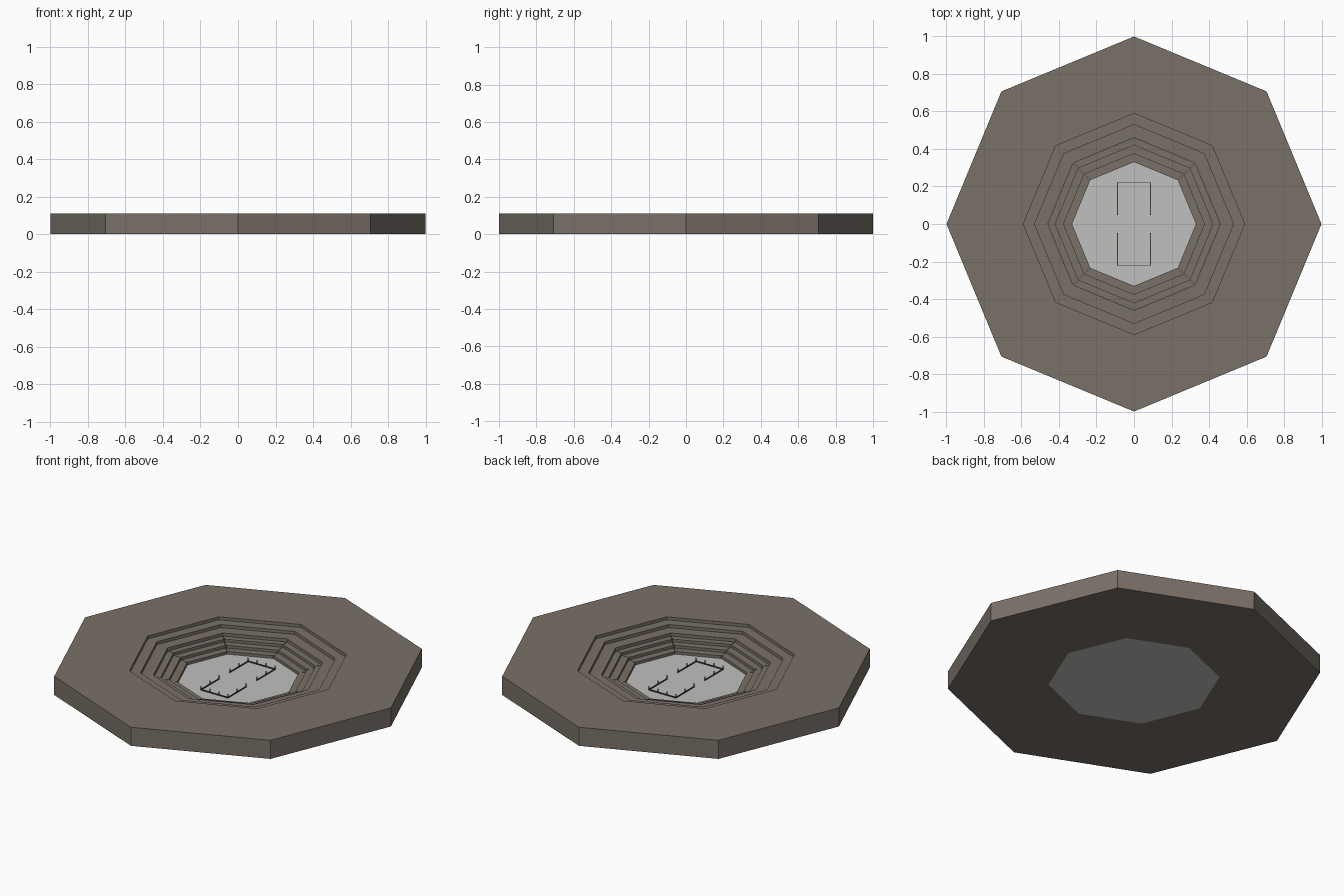
import bpy, bmesh, math

if "Cube" in bpy.data.objects:
    bpy.data.objects.remove(bpy.data.objects["Cube"])

def mat(name, c):
    m = bpy.data.materials.new(name)
    m.diffuse_color = (*c, 1)
    m.use_nodes = True
    m.node_tree.nodes["Principled BSDF"].inputs["Base Color"].default_value = m.diffuse_color
    return m

STONE = mat("brown stone", (0.195, 0.165, 0.14))
FLOOR = mat("pale grey floor", (0.53, 0.53, 0.52))
RAIL = mat("dark rail", (0.05, 0.045, 0.04))
FZ = 0.008

def finish(name, bm, m):
    bmesh.ops.recalc_face_normals(bm, faces=bm.faces)
    me = bpy.data.meshes.new(name)
    bm.to_mesh(me)
    bm.free()
    me.materials.append(m)
    ob = bpy.data.objects.new(name, me)
    bpy.context.collection.objects.link(ob)
    return ob

def point(r, i, z):
    a = i * math.pi / 4
    return (r * math.cos(a), r * math.sin(a), z)

def box(bm, x, y, z, sx, sy, sz):
    vs = bmesh.ops.create_cube(bm, size=1)["verts"]
    for v in vs:
        v.co = (x + v.co.x * sx, y + v.co.y * sy, z + v.co.z * sz)

# outer octagonal slab with the upper steps: profile swept round 8 sides
prof = [(1, 0), (1, .11), (.59, .11), (.59, .092), (.53, .092), (.53, .074), (.46, .074), (.46, 0)]
bm = bmesh.new()
rings = [[bm.verts.new(point(r, i, z)) for r, z in prof] for i in range(8)]
n = len(prof)
for i in range(8):
    a, b = rings[i], rings[(i + 1) % 8]
    for k in range(n):
        bm.faces.new((a[k], b[k], b[(k + 1) % n], a[(k + 1) % n]))
finish("stepped_ring", bm, STONE)

# floor plate
bm = bmesh.new()
lo = [bm.verts.new(point(.46, i, 0)) for i in range(8)]
hi = [bm.verts.new(point(.46, i, FZ)) for i in range(8)]
bm.faces.new(lo)
bm.faces.new(hi)
for i in range(8):
    j = (i + 1) % 8
    bm.faces.new((lo[i], lo[j], hi[j], hi[i]))
finish("pit_floor", bm, FLOOR)

# lower steps: one separate bench block per side, with a hairline joint at corners
prof = [(.459, FZ), (.459, .056), (.42, .056), (.42, .04), (.375, .04), (.375, .024), (.33, .024), (.33, FZ)]
bm = bmesh.new()
for i in range(8):
    a = [bm.verts.new(point(r, i + .004, z)) for r, z in prof]
    b = [bm.verts.new(point(r, i + .996, z)) for r, z in prof]
    for k in range(len(prof)):
        l = (k + 1) % len(prof)
        bm.faces.new((a[k], b[k], b[l], a[l]))
    bm.faces.new(a)
    bm.faces.new(b)
finish("lower_benches", bm, STONE)

# two facing U-shaped railings with small posts
bm = bmesh.new()
T = .004
for s in (-1, 1):
    box(bm, 0, s * .22, FZ + .003, .18, T, .006)
    for x in (-.088, -.03, .03, .088):
        box(bm, x, s * .22, FZ + .012, T, T, .024)
    for x in (-.088, .088):
        box(bm, x, s * .135, FZ + .003, T, .17, .006)
        for y in (.05, .135):
            box(bm, x, s * y, FZ + .012, T, T, .024)
finish("railings", bm, RAIL)
